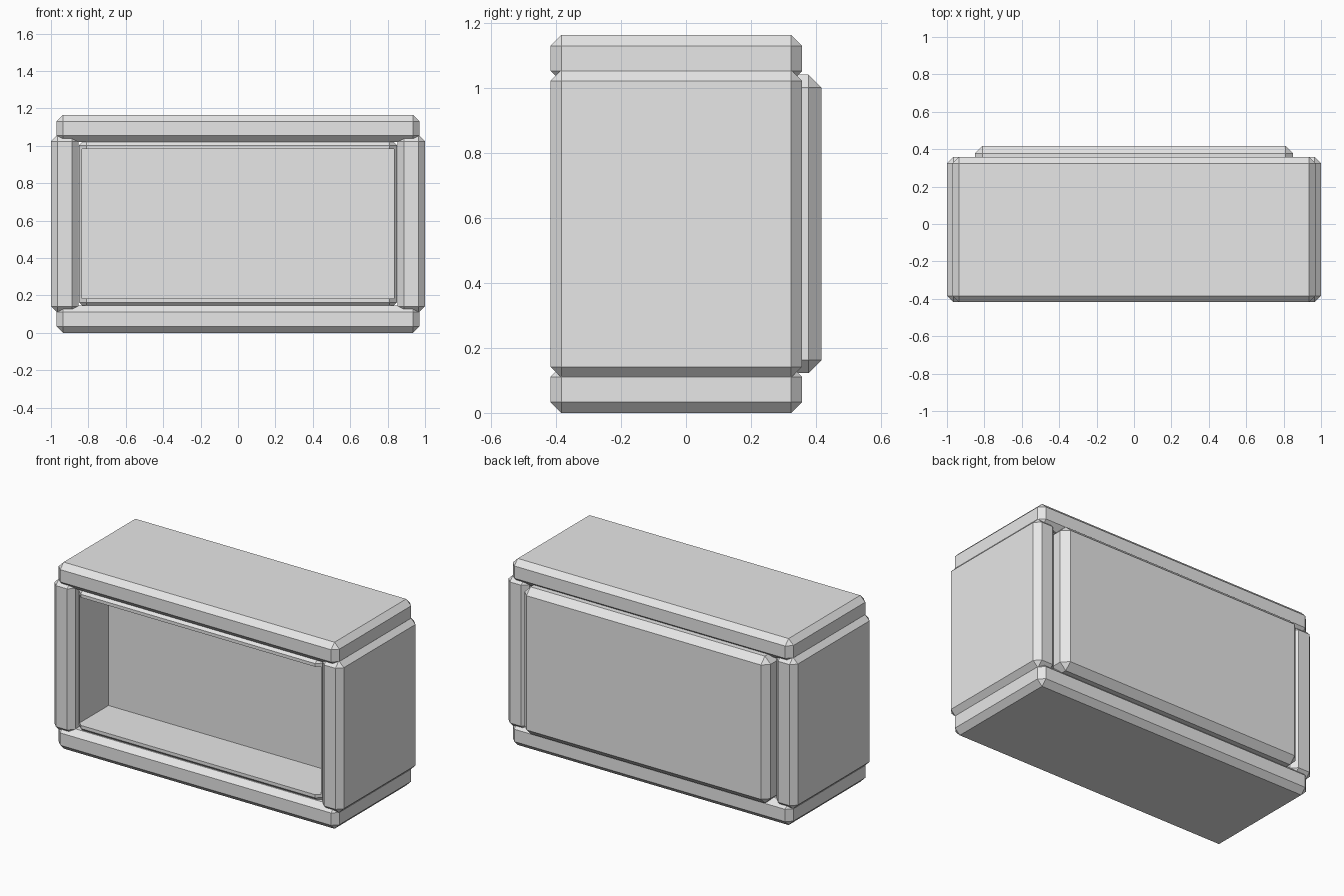
import bpy
from mathutils import Vector

cube = bpy.data.objects.get("Cube")
if cube:
    bpy.data.objects.remove(cube, do_unlink=True)

grey = bpy.data.materials.new("plain_grey")
grey.use_nodes = True
colour = (0.8, 0.8, 0.8, 1)
grey.diffuse_color = colour
grey.node_tree.nodes["Principled BSDF"].inputs["Base Color"].default_value = colour


def box(name, low, high, chamfer=0):
    """Box between two corners, with flat chamfers on all its edges."""
    low, high = Vector(low), Vector(high)
    bpy.ops.mesh.primitive_cube_add(size=1, location=(low + high) / 2)
    part = bpy.context.object
    part.name = name
    part.scale = high - low
    bpy.ops.object.transform_apply(location=False, rotation=False, scale=True)
    part.data.materials.append(grey)
    if chamfer:
        bevel = part.modifiers.new("chamfer", 'BEVEL')
        bevel.width = chamfer
        bevel.segments = 1
    return part


FRONT, BACK, HEIGHT = -0.418, 0.358, 1.165
EDGE = 0.034

# Top and bottom boards
box("bottom_board", (-0.97, FRONT, 0), (0.97, BACK, 0.145), EDGE)
box("top_board", (-0.97, FRONT, HEIGHT - 0.145), (0.97, BACK, HEIGHT), EDGE)

# Side boards
for name, side in (("left_board", 1), ("right_board", -1)):
    inner, outer = sorted((side * 0.854, side * 1.0))
    box(name, (inner, FRONT, 0.108), (outer, BACK, HEIGHT - 0.108), EDGE)

# Inner block with its open recess
block = box("inner_block", (-0.85, -0.395, 0.123), (0.85, 0.418, HEIGHT - 0.123), 0.04)
cutter = box("recess_cutter", (-0.834, -0.6, 0.183), (0.834, -0.087, HEIGHT - 0.183))
cutter.hide_render = True
cutter.hide_viewport = True
recess = block.modifiers.new("recess", 'BOOLEAN')
recess.operation = 'DIFFERENCE'
recess.solver = 'EXACT'
recess.object = cutter
